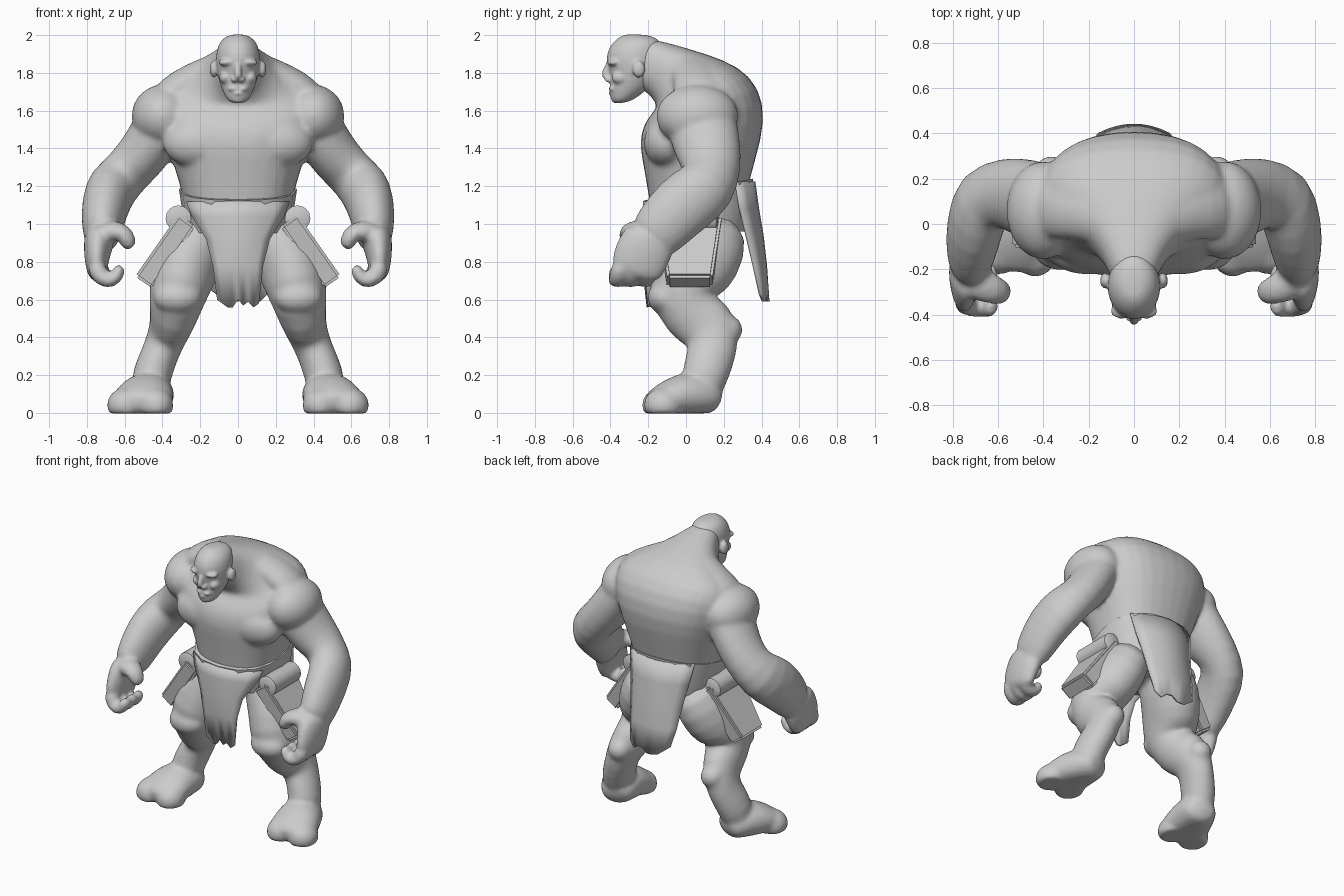
import bpy, bmesh, math
from mathutils import Vector, Matrix

cube = bpy.data.objects.get("Cube")
if cube:
    bpy.data.objects.remove(cube, do_unlink=True)

grey = bpy.data.materials.new("clay_grey")
grey.use_nodes = True
grey.diffuse_color = (0.6, 0.6, 0.6, 1)
for node in grey.node_tree.nodes:
    if node.type == 'BSDF_PRINCIPLED':
        node.inputs["Base Color"].default_value = (0.6, 0.6, 0.6, 1)
        node.inputs["Roughness"].default_value = 0.8

SIDES = 16


def skin(bm, rings):
    """Join rings of points into a closed tube."""
    loops = [[bm.verts.new(p) for p in ring] for ring in rings]
    n = len(loops[0])
    for a, b in zip(loops, loops[1:]):
        for i in range(n):
            j = (i + 1) % n
            bm.faces.new((a[i], a[j], b[j], b[i]))
    bm.faces.new(loops[0])
    bm.faces.new(loops[-1])


def oval(centre, u, v, power=1.0):
    """Ring around a centre; a power below one makes it boxier."""
    points = []
    for i in range(SIDES):
        a = math.tau * i / SIDES
        c, s = math.cos(a), math.sin(a)
        points.append(centre + u * math.copysign(abs(c) ** power, c)
                      + v * math.copysign(abs(s) ** power, s))
    return points


def trunk(bm, rows, power=0.82):
    """Tube given by front (y, z), back (y, z) and half width."""
    rings = []
    for fy, fz, by, bz, w in rows:
        front, back = Vector((0, fy, fz)), Vector((0, by, bz))
        rings.append(oval((front + back) / 2, Vector((w, 0, 0)), (back - front) / 2, power))
    skin(bm, rings)


def limb(bm, rows, ref=(1, 0, 0)):
    """Tube along a path of x, y, z, radius along ref, radius across it."""
    path = [Vector(r[:3]) for r in rows]
    rings = []
    for i, row in enumerate(rows):
        t = (path[min(i + 1, len(path) - 1)] - path[max(i - 1, 0)]).normalized()
        u = Vector(ref)
        u = (u - t * u.dot(t)).normalized()
        rings.append(oval(path[i], u * row[3], t.cross(u) * row[4]))
    skin(bm, rings)


def blob(bm, centre, size):
    bmesh.ops.create_icosphere(bm, subdivisions=3, radius=1,
                               matrix=Matrix.Translation(centre) @ Matrix.Diagonal((*size, 1)))


def mirror(bm):
    """Copy everything built so far to the other side."""
    geom = bmesh.ops.duplicate(bm, geom=bm.verts[:] + bm.edges[:] + bm.faces[:])["geom"]
    copies = [g for g in geom if isinstance(g, bmesh.types.BMVert)]
    bmesh.ops.scale(bm, vec=(-1, 1, 1), verts=copies)


def finish(name, bm, voxel=0, smooth=0):
    """Make an object; a voxel size fuses its pieces into one soft skin."""
    bmesh.ops.recalc_face_normals(bm, faces=bm.faces[:])
    for f in bm.faces:
        f.smooth = True
    mesh = bpy.data.meshes.new(name)
    bm.to_mesh(mesh)
    bm.free()
    mesh.materials.append(grey)
    obj = bpy.data.objects.new(name, mesh)
    bpy.context.collection.objects.link(obj)
    if voxel:
        obj.modifiers.new("Round", 'SUBSURF').levels = 1
        fuse = obj.modifiers.new("Fuse", 'REMESH')
        fuse.mode = 'VOXEL'
        fuse.voxel_size = voxel
        fuse.use_smooth_shade = True
        relax = obj.modifiers.new("Relax", 'SMOOTH')
        relax.factor = 0.5
        relax.iterations = smooth
    return obj


# Body, one side first: arm and leg
bm = bmesh.new()
limb(bm, [(.33, .07, 1.63, .15, .18), (.42, .09, 1.5, .145, .19), (.48, .115, 1.4, .14, .18),
          (.57, .14, 1.29, .135, .16), (.668, .12, 1.2, .14, .17), (.705, -.02, 1.1, .13, .175),
          (.72, -.13, .98, .11, .155), (.725, -.2, .9, .09, .14)])
limb(bm, [(.14, .12, 1.04, .14, .2), (.22, .1, .88, .18, .235), (.29, .03, .74, .175, .22),
          (.32, -.035, .62, .16, .185), (.34, .03, .52, .13, .165), (.365, .15, .43, .108, .165),
          (.41, .14, .32, .1, .135), (.46, .1, .2, .108, .125), (.47, .07, .08, .1, .11)])
blob(bm, (.32, -.11, .61), (.13, .095, .09))     # kneecap
blob(bm, (.365, .22, .44), (.08, .08, .08))      # hock
blob(bm, (.4, .06, 1.57), (.165, .22, .17))      # deltoid
blob(bm, (.2, -.1, 1.43), (.2, .125, .14))       # pectoral
limb(bm, [(.06, -.02, 1.84, .12, .09), (.18, .05, 1.79, .13, .09),
          (.31, .07, 1.73, .14, .09), (.42, .07, 1.65, .14, .08)], (0, 1, 0))  # trapezius

# Hand: palm, three curled fingers and a hooked thumb
limb(bm, [(.725, -.17, .96, .095, .14), (.745, -.22, .87, .075, .155), (.75, -.26, .77, .06, .15),
          (.745, -.275, .71, .04, .12)])
for y in (-.345, -.275, -.2):
    limb(bm, [(.755, y, .8, .05, .05), (.74, y - .01, .73, .05, .052), (.69, y - .02, .69, .05, .046),
              (.64, y - .02, .71, .048, .04), (.62, y - .02, .79, .044, .034)], (0, 1, 0))
limb(bm, [(.73, -.23, .94, .09, .07), (.65, -.28, .97, .075, .06), (.59, -.3, .95, .06, .052),
          (.57, -.3, .86, .05, .042)], (0, 1, 0))

# Foot: wedge with two broad toes and a flat sole
limb(bm, [(.43, .18, .06, .08, .07), (.45, .12, .09, .125, .1), (.48, .02, .1, .145, .13),
          (.5, -.07, .08, .165, .11), (.515, -.15, .055, .165, .085), (.52, -.21, .035, .14, .055)])
blob(bm, (.435, -.13, .04), (.095, .105, .095))
blob(bm, (.595, -.12, .04), (.1, .105, .095))
for v in bm.verts:
    v.co.z = max(v.co.z, -.004)
mirror(bm)

# Trunk, from hips to nape
trunk(bm, [(-.16, .9, .28, .9, .22), (-.18, 1, .31, 1, .27), (-.2, 1.13, .32, 1.15, .295),
           (-.225, 1.28, .375, 1.35, .345), (-.255, 1.42, .43, 1.55, .41),
           (-.235, 1.52, .395, 1.73, .45), (-.18, 1.59, .28, 1.84, .43),
           (-.15, 1.62, .12, 1.9, .3), (-.17, 1.65, -.05, 1.95, .175),
           (-.2, 1.69, -.18, 1.985, .12), (-.26, 1.72, -.27, 1.98, .1)])
finish("body", bm, .014, 8)

# Head: brow, cheeks, ears, skull, nose and lips
bm = bmesh.new()
blob(bm, (.055, -.382, 1.855), (.05, .036, .02))
blob(bm, (.066, -.345, 1.775), (.034, .05, .036))
blob(bm, (.128, -.25, 1.82), (.022, .035, .046))
blob(bm, (.018, -.41, 1.765), (.02, .022, .016))
blob(bm, (.026, -.385, 1.716), (.03, .026, .012))
mirror(bm)
trunk(bm, [(-.385, 1.632, -.3, 1.645, .042), (-.405, 1.665, -.25, 1.675, .068),
           (-.405, 1.73, -.18, 1.73, .094), (-.405, 1.8, -.14, 1.8, .114),
           (-.432, 1.87, -.12, 1.87, .122), (-.41, 1.94, -.12, 1.95, .112),
           (-.365, 1.985, -.15, 1.985, .08), (-.32, 2.008, -.21, 2.003, .035)], 1)
limb(bm, [(0, -.4, 1.86, .018, .02), (0, -.42, 1.81, .018, .024), (0, -.43, 1.765, .024, .024)])
blob(bm, (0, -.385, 1.692), (.034, .026, .012))
blob(bm, (0, -.37, 1.66), (.036, .026, .022))
finish("head", bm, .008, 5)

# Belt: band around the waist, higher at the back
bm = bmesh.new()
trunk(bm, [(-.18, .95, .32, .96, .27), (-.205, 1.05, .345, 1.08, .295), (-.222, 1.125, .355, 1.24, .312)])
belt = finish("belt", bm)


def cloth(name, rows, rag):
    """Hanging sheet from rows of z, half width, y and sideways wrap."""
    bm = bmesh.new()
    grid = []
    for k, (z, w, y, wrap) in enumerate(rows):
        last = k == len(rows) - 1
        line = []
        for i in range(9):
            t = i / 4 - 1
            drop = rag[i % len(rag)] if last else 0
            line.append(bm.verts.new((w * t, y + wrap * t * t, z + drop)))
        grid.append(line)
    for a, b in zip(grid, grid[1:]):
        for i in range(8):
            bm.faces.new((a[i], a[i + 1], b[i + 1], b[i]))
    obj = finish(name, bm)
    thick = obj.modifiers.new("Thickness", 'SOLIDIFY')
    thick.thickness = .018
    thick.offset = 0
    return obj


# Loincloth: front and back panels with worn hems
front = cloth("front_cloth", [(1.12, .27, -.218, .11), (1.04, .24, -.222, .09), (.92, .165, -.23, .05),
                              (.78, .13, -.225, .03), (.59, .108, -.2, .01)],
              (.01, -.01, -.03, -.03, .01, -.02, 0, -.03, -.01))
back = cloth("back_cloth", [(1.225, .25, .358, -.1), (1.08, .225, .378, -.09), (.94, .2, .402, -.08),
                            (.78, .18, .42, -.06), (.61, .155, .433, -.04)],
             (.05, .02, -.01, -.02, -.02, .01, .01, -.02, .02))

# Hip pouches: tilted tapering slabs hung from a roll
bm = bmesh.new()
slab = bmesh.ops.create_cube(bm, size=1)["verts"]
for v in slab:
    v.co.y *= .34 if v.co.z > 0 else .24
    v.co.x *= .11
    v.co.z *= .4
bmesh.ops.bevel(bm, geom=bm.edges[:], offset=.014, segments=2, affect='EDGES')
bmesh.ops.transform(bm, verts=bm.verts[:],
                    matrix=Matrix.Translation((.385, .02, .855)) @ Matrix.Rotation(math.radians(-35), 4, 'Y'))
limb(bm, [(.315, -.13, 1.03, .045, .045), (.315, -.12, 1.03, .068, .068),
          (.315, .16, 1.03, .068, .068), (.315, .17, 1.03, .045, .045)])
mirror(bm)
pouches = finish("hip_pouches", bm)

# Keep hard edges on the garments
bpy.ops.object.select_all(action='DESELECT')
for obj in (belt, front, back, pouches):
    obj.select_set(True)
bpy.context.view_layer.objects.active = belt
bpy.ops.object.shade_smooth_by_angle(angle=math.radians(40))
